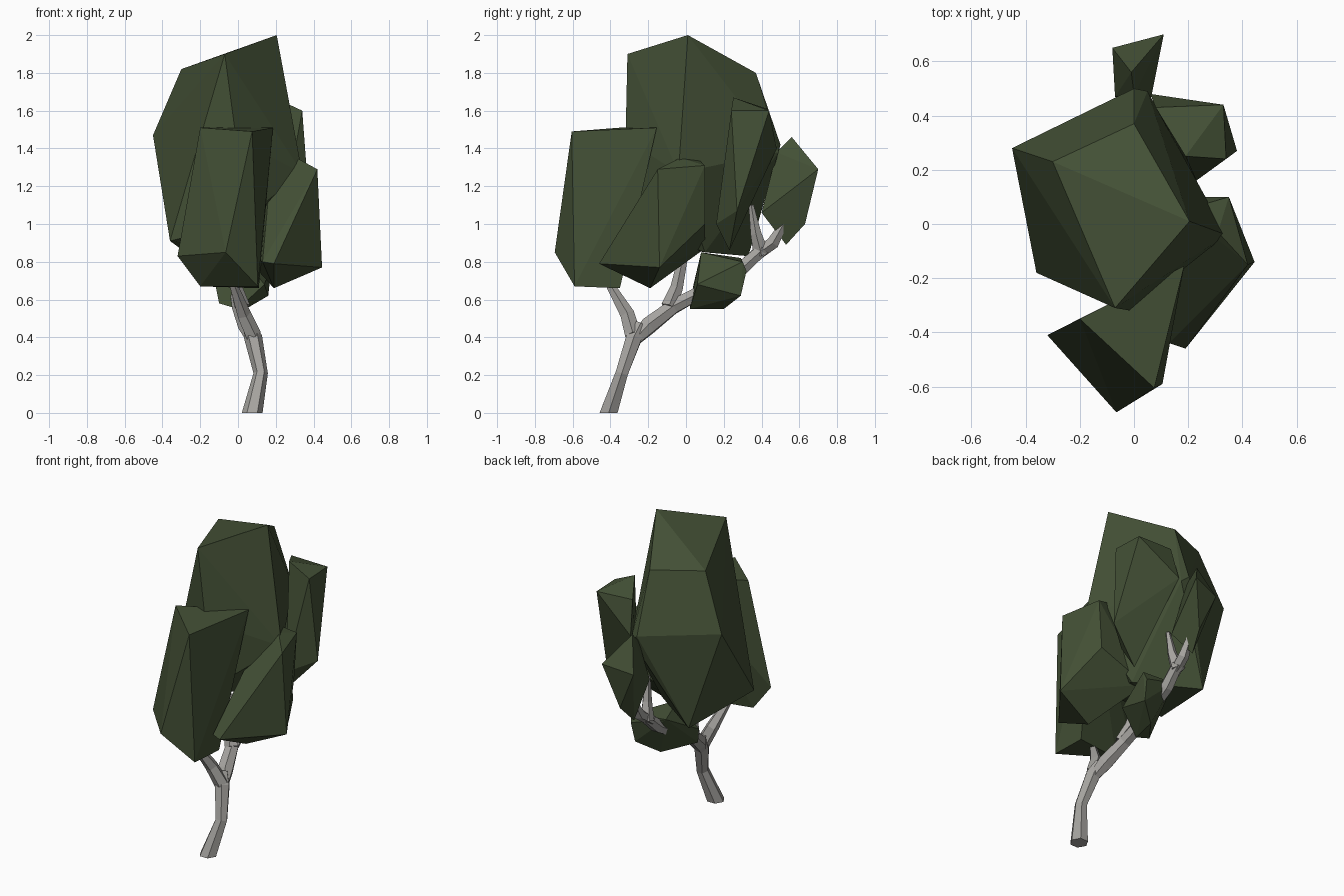
import bpy
import bmesh
import math
from mathutils import Vector

default_cube = bpy.data.objects.get("Cube")
if default_cube:
    bpy.data.objects.remove(default_cube, do_unlink=True)


def make_material(name, colour):
    material = bpy.data.materials.new(name)
    material.use_nodes = True
    material.diffuse_color = colour
    shader = material.node_tree.nodes["Principled BSDF"]
    shader.inputs["Base Color"].default_value = colour
    shader.inputs["Roughness"].default_value = 1
    return material


leaf_green = make_material("leaf green", (.056, .08, .036, 1))
bark_grey = make_material("bark grey", (.38, .37, .35, 1))


def finish_object(name, bm, material):
    """Turn the bmesh into a flat-shaded object with one material."""
    bmesh.ops.recalc_face_normals(bm, faces=bm.faces[:])
    mesh = bpy.data.meshes.new(name)
    bm.to_mesh(mesh)
    bm.free()
    mesh.materials.append(material)
    result = bpy.data.objects.new(name, mesh)
    bpy.context.collection.objects.link(result)
    return result


def leaf_clump(name, corners):
    """Faceted convex clump stretched around its corner points."""
    bm = bmesh.new()
    for corner in corners:
        bm.verts.new(corner)
    bmesh.ops.convex_hull(bm, input=bm.verts[:])
    loose = [v for v in bm.verts if not v.link_faces]
    bmesh.ops.delete(bm, geom=loose, context='VERTS')
    return finish_object(name, bm, leaf_green)


def branch(name, path, radii, sides=6, flat_start=False):
    """Faceted limb along a path, with one radius for each point."""
    bm = bmesh.new()
    points = [Vector(p) for p in path]
    last = len(points) - 1
    up = Vector((0, 0, 1))
    rings = []
    for i, (point, radius) in enumerate(zip(points, radii)):
        direction = points[min(i + 1, last)] - points[max(i - 1, 0)]
        if flat_start and i == 0:
            direction = up
        turn = up.rotation_difference(direction.normalized())
        ring = []
        for side in range(sides):
            angle = math.tau * side / sides
            offset = Vector((math.cos(angle), math.sin(angle), 0)) * radius
            ring.append(bm.verts.new(point + turn @ offset))
        rings.append(ring)
    for lower, upper in zip(rings, rings[1:]):
        for side in range(sides):
            following = (side + 1) % sides
            bm.faces.new((lower[side], lower[following],
                          upper[following], upper[side]))
    bm.faces.new(rings[0])
    bm.faces.new(rings[-1])
    return finish_object(name, bm, bark_grey)


# Trunk and limbs
branch("trunk",
       [(.075, -.41, 0), (.12, -.34, .21), (.08, -.275, .4), (.06, -.24, .47)],
       [.055, .038, .048, .03], flat_start=True)
branch("main_limb",
       [(.085, -.285, .37), (.05, -.2, .46), (.01, -.07, .56),
        (0, .04, .62), (0, .3, .77), (.01, .41, .87)],
       [.03, .05, .042, .04, .042, .035])
branch("front_limb",
       [(.08, -.28, .41), (.03, -.31, .52), (-.03, -.41, .69)],
       [.045, .04, .022], sides=5)
branch("middle_limb",
       [(.02, -.09, .56), (-.01, -.05, .66), (-.04, -.01, .85)],
       [.045, .035, .025], sides=5)
branch("back_limb",
       [(0, .36, .83), (.01, .46, .9), (.01, .55, 1.06)],
       [.035, .035, .012], sides=5)
branch("upper_twig",
       [(0, .4, .84), (.02, .37, .95), (.03, .345, 1.1)],
       [.045, .03, .014], sides=5)

# Foliage
leaf_clump("crown_leaves", [
    (.205, .01, 2), (-.07, -.31, 1.9), (-.3, .23, 1.82), (0, .37, 1.8),
    (-.45, .28, 1.47), (0, .5, 1.42), (.05, .49, 1.38),
    (.34, -.04, 1.27), (-.01, -.32, 1.45), (0, -.3, 1),
    (-.36, -.18, .91), (-.25, .33, .83), (.1, .1, .85)])
leaf_clump("front_leaves", [
    (.185, -.155, 1.51), (.075, -.605, 1.49), (-.2, -.35, 1.51),
    (-.065, -.695, .85), (-.32, -.41, .83), (.105, -.59, .67),
    (-.2, -.4, .67), (.11, -.35, .66)])
leaf_clump("left_leaves", [
    (.42, -.15, 1.29), (.35, .1, 1.31), (.31, -.03, 1.35),
    (.18, .05, 1.36), (.445, -.14, .77), (.19, -.46, .79),
    (.13, -.44, .8), (.19, -.19, .66), (.33, .1, 1), (0, .1, .87)])
leaf_clump("back_left_leaves", [
    (.33, .44, 1.6), (.34, .24, 1.6), (.19, .25, 1.67), (.08, .43, 1.61),
    (.06, .48, 1.4), (.38, .27, 1.07), (.23, .16, 1), (.19, .23, .86)])
leaf_clump("back_leaves", [
    (-.01, .56, 1.46), (.11, .7, 1.29), (-.08, .65, 1.25),
    (0, .48, 1.38), (-.07, .47, 1.15), (.03, .63, 1),
    (0, .53, .89), (.05, .4, 1.06)])
leaf_clump("low_leaves", [
    (.18, .3, .8), (.17, .32, .75), (.16, .29, .62), (.04, .2, .55),
    (-.1, .02, .58), (0, .02, .55), (-.12, .04, .68),
    (0, .08, .85), (.14, .06, .68), (-.06, .29, .82)])
